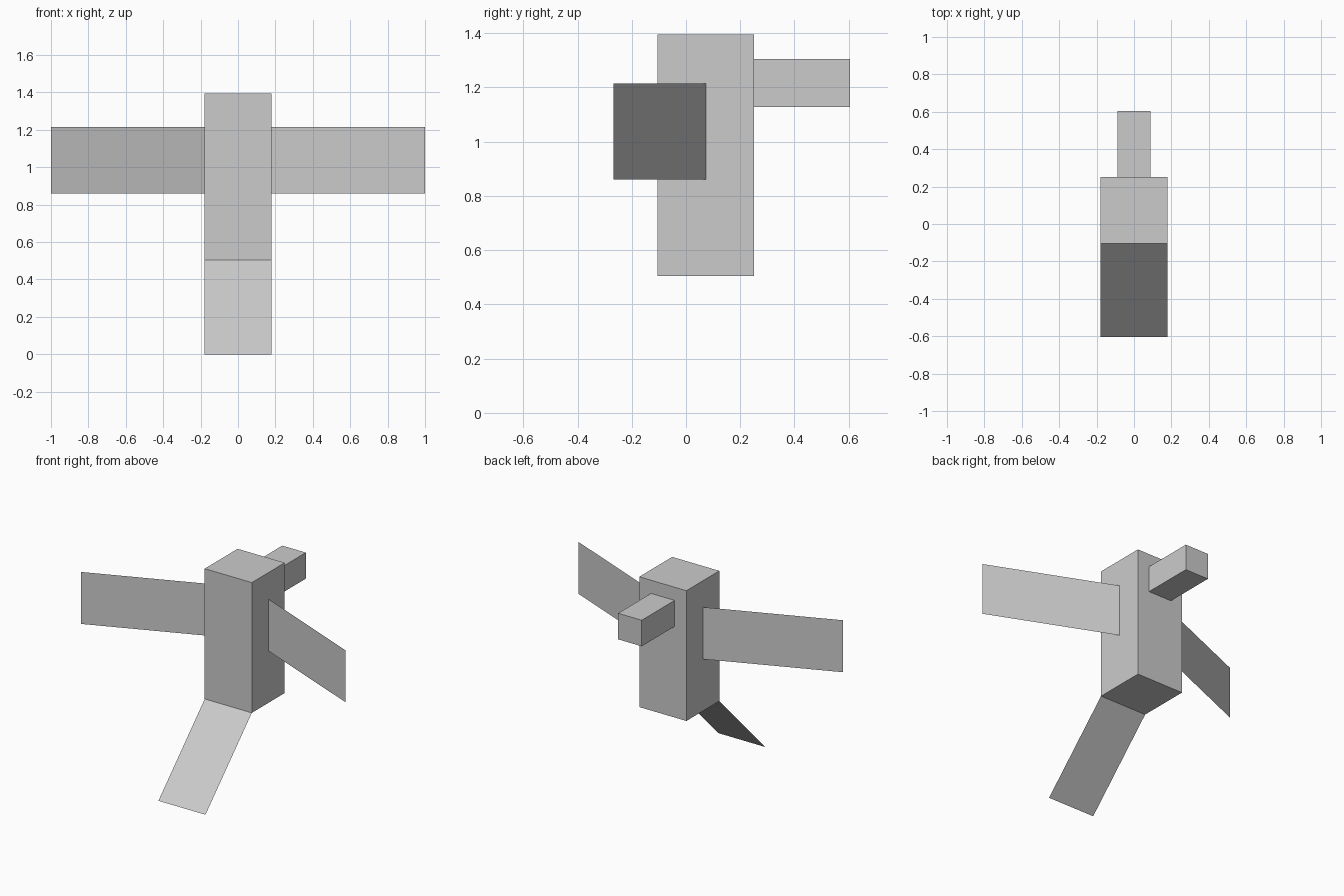
import bpy

if "Cube" in bpy.data.objects:
    bpy.data.objects.remove(bpy.data.objects["Cube"])

grey = bpy.data.materials.new("plain grey")
grey.diffuse_color = (0.6, 0.6, 0.6, 1)
grey.use_nodes = True
grey.node_tree.nodes["Principled BSDF"].inputs["Base Color"].default_value = grey.diffuse_color


def add_mesh(name, verts, faces):
    mesh = bpy.data.meshes.new(name)
    mesh.from_pydata(verts, [], faces)
    mesh.materials.append(grey)
    obj = bpy.data.objects.new(name, mesh)
    bpy.context.collection.objects.link(obj)
    return obj


def add_box(name, x, y, z):
    verts = [(a, b, c) for a in x for b in y for c in z]
    faces = [(0, 1, 3, 2), (4, 6, 7, 5), (0, 4, 5, 1),
             (2, 3, 7, 6), (0, 2, 6, 4), (1, 5, 7, 3)]
    return add_mesh(name, verts, faces)


HALF = 0.178

# Upright body and the small block on its back
add_box("body", (-HALF, HALF), (-0.105, 0.25), (0.505, 1.395))
add_box("rear_block", (-HALF / 2, HALF / 2), (0.25, 0.605), (1.127, 1.305))

# Flat side panels, swept forward
for side, name in ((1, "right_panel"), (-1, "left_panel")):
    root, tip = (side * HALF, 0.073), (side, -0.268)
    face = (0, 1, 2, 3) if side > 0 else (3, 2, 1, 0)
    add_mesh(name, [(*root, 0.86), (*tip, 0.86), (*tip, 1.215), (*root, 1.215)], [face])

# Flat lower panel, sloping forward and down from the body's front edge
add_mesh("lower_panel",
         [(-HALF, -0.605, 0), (HALF, -0.605, 0),
          (HALF, -0.105, 0.505), (-HALF, -0.105, 0.505)], [(0, 1, 2, 3)])
